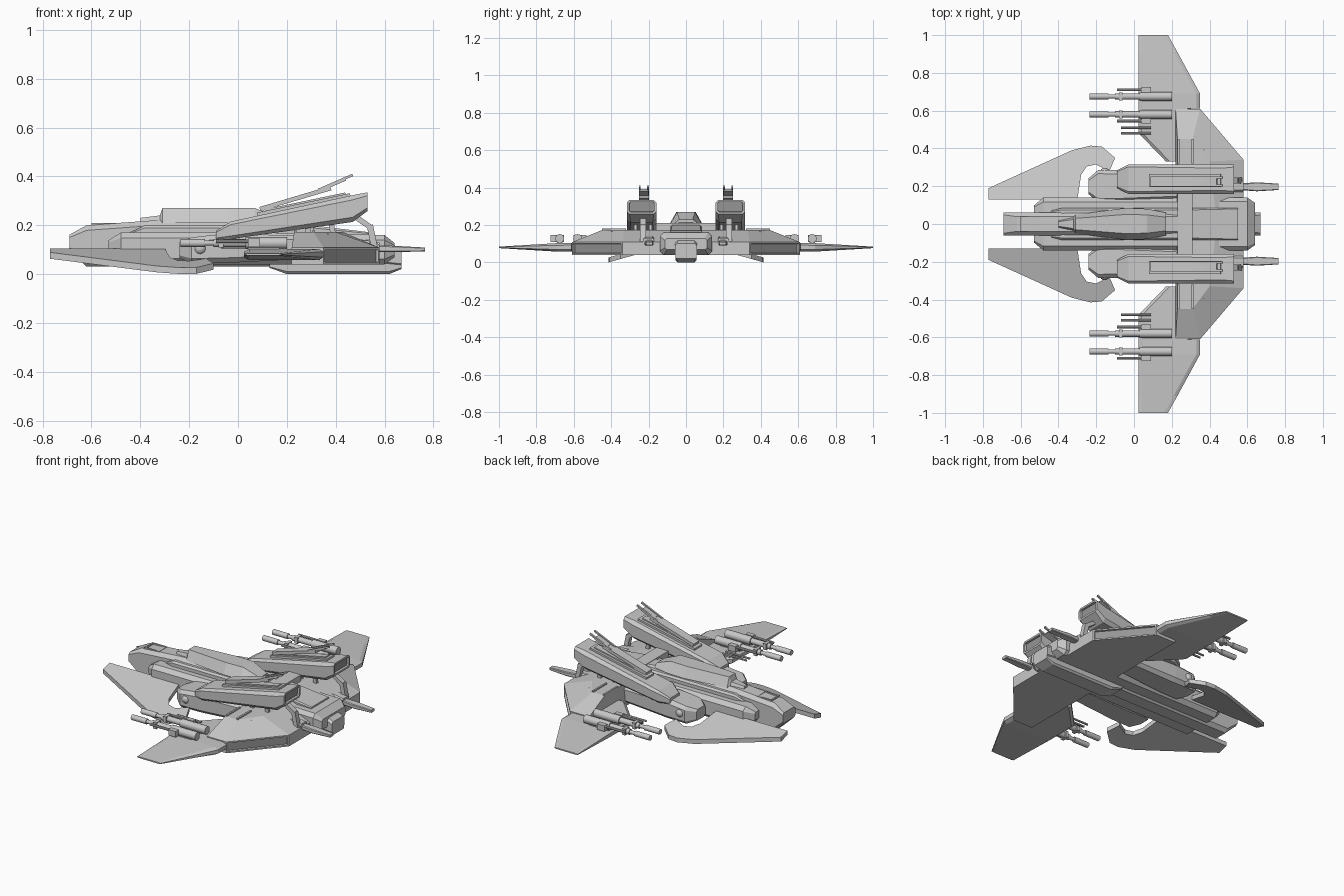
import bpy, bmesh
from math import sin, cos, pi
from mathutils import Vector

old = bpy.data.objects.get("Cube")
if old:
    bpy.data.objects.remove(old, do_unlink=True)


def material(name, value):
    mat = bpy.data.materials.new(name)
    mat.use_nodes = True
    colour = (value, value, value, 1)
    mat.diffuse_color = colour
    mat.node_tree.nodes["Principled BSDF"].inputs["Base Color"].default_value = colour
    return mat


HULL = material("hull grey", .58)
RECESS = material("recess grey", .3)


def stack(name, rings, mirror=True, recess=None, smooth=False):
    """Bridge closed rings, cap the ends, optionally sink the face looking along recess."""
    bm = bmesh.new()
    loops = [[bm.verts.new(point) for point in ring] for ring in rings]
    for lower, upper in zip(loops, loops[1:]):
        for i in range(len(lower)):
            bm.faces.new((lower[i - 1], lower[i], upper[i], upper[i - 1]))
    bm.faces.new(loops[0])
    bm.faces.new(loops[-1])
    bmesh.ops.recalc_face_normals(bm, faces=bm.faces)
    if recess:
        direction = Vector(recess).normalized()
        panel = max(bm.faces, key=lambda face: face.normal.dot(direction))
        bmesh.ops.inset_individual(bm, faces=[panel], thickness=.012, depth=0)
        bmesh.ops.inset_individual(bm, faces=[panel], thickness=.002, depth=-.012)
        panel.material_index = 1
    mesh = bpy.data.meshes.new(name)
    bm.to_mesh(mesh)
    bm.free()
    mesh.materials.append(HULL)
    mesh.materials.append(RECESS)
    if smooth:
        mesh.shade_smooth()
        mesh.set_sharp_from_angle(angle=.7)
    part = bpy.data.objects.new(name, mesh)
    bpy.context.collection.objects.link(part)
    if mirror:
        modifier = part.modifiers.new("mirror", "MIRROR")
        modifier.use_axis = (False, True, False)


def section(x, y, half, low, high):
    """Chamfered rectangle facing along x."""
    tall = (high - low) / 2
    middle = (high + low) / 2
    cut = min(half, tall) * .35
    quarter = [(half - cut, tall), (half, tall - cut)]
    right = quarter + [(a, -b) for a, b in reversed(quarter)]
    ring = right + [(-a, b) for a, b in ((p, -q) for p, q in right)]
    return [(x, y + a, middle + b) for a, b in ring]


def loft(name, deck, floor, half, y=0, rise=0, nose=(1, 1), tail=(1, 1), mirror=True, recess=None):
    """Hull under a deck line; nose and tail scale the width and height of the end sections."""
    start, rings = deck[0][0], []
    for i, (x, top) in enumerate(deck):
        wide, tall = nose if i == 0 else tail if i == len(deck) - 1 else (1, 1)
        low = floor + rise * (x - start)
        pivot = low + (top - low) * .7
        rings.append(section(x, y, half * wide, pivot + (low - pivot) * tall, pivot + (top - pivot) * tall))
    stack(name, rings, mirror, recess)


def plate(name, outline, levels, mirror=True, recess=None):
    stack(name, [[(x, y, z) for x, y in outline] for z in levels], mirror, recess)


def box(name, x, y, z, mirror=True, recess=None):
    corners = [(x[0], y[0]), (x[1], y[0]), (x[1], y[1]), (x[0], y[1])]
    plate(name, corners, z, mirror, recess)


def turned(name, y, z, profile, sides=12):
    """Round part along x from (x, radius) pairs."""
    angles = [2 * pi * i / sides for i in range(sides)]
    stack(name, [[(x, y + r * cos(a), z + r * sin(a)) for a in angles] for x, r in profile], smooth=True)


def bar(name, y, start, end, width, height):
    """Rectangular bar between two (x, z) points."""
    start, end = Vector((start[0], y, start[1])), Vector((end[0], y, end[1]))
    along = (end - start).normalized()
    up = Vector((-along.z, 0, along.x)) * height / 2
    side = Vector((0, width / 2, 0))
    stack(name, [[p + up + side, p + up - side, p - up - side, p - up + side] for p in (start, end)])


# Central spine, nose hatch and belly keel
loft("spine", [(-.69, .19), (-.62, .2), (-.34, .22), (.1, .22), (.3, .2), (.6, .14), (.67, .1)],
     floor=.03, half=.06, nose=(1, .4), mirror=False)
box("nose_hatch", x=(-.6, -.5), y=(-.04, .04), z=(.18, .21), mirror=False, recess=(0, 0, 1))
loft("belly_keel", [(.13, .06), (.2, .06), (.62, .06), (.67, .06)],
     floor=0, half=.055, nose=(1, .4), tail=(1, .5), mirror=False)

# Broad hull and shoulders around the spine
loft("side_hull", [(-.53, .16), (-.48, .17), (.1, .17), (.6, .16), (.64, .14)],
     floor=.04, half=.14, nose=(.7, .4), tail=(.8, .6), mirror=False)
loft("upper_shoulder", [(-.45, .17), (-.38, .2), (.3, .2), (.55, .17)],
     floor=.14, half=.085, nose=(.8, .6), mirror=False)
box("cross_beam", x=(.23, .31), y=(-.16, .16), z=(.13, .21), mirror=False)

# Flared canopy with a steep front edge
canopy = []
for x, flare, top in ((-.4, .02, .23), (-.32, .04, .24), (-.31, .05, .27), (-.04, .085, .27), (.07, .08, .27), (.17, .06, .23)):
    roof = flare * .6
    canopy.append([(x, -flare, .21), (x, flare, .21), (x, roof, top), (x, -roof, top)])
stack("canopy", canopy, mirror=False)

# Inner wing: flat sided slab with a sloping raised top
edge = [(.22, .08), (.22, .61), (.35, .61), (.58, .34), (.58, .08)]
crest = [(.23, .08), (.23, .45), (.31, .45), (.4, .33), (.43, .08)]
inner_wing = [[(x, y, z) for x, y in edge] for z in (.04, .108)]
inner_wing.append([(x, y, .172) for x, y in crest])
stack("inner_wing", inner_wing, recess=(.27, .23, 0))
for x in (.235, .31):
    box("wing_rail", x=(x - .005, x + .005), y=(.32, .45), z=(.15, .18))
turned("wing_pin", y=.395, z=.16, profile=[(.31, .01), (.37, .007)], sides=8)

# Outer wing: thin sections from root to tip, thinning outward
outer_wing = []
for y, front, back in ((.33, .17, .24), (.48, .025, .24), (.609, .025, .24), (.611, .025, .35),
                       (.69, .025, .35), (.91, .025, .23), (1, .025, .18)):
    thick = min(.023, .004 + .06 * (1 - y))
    upper = [(front, thick / 2), (front + .02, thick), (back - .02, thick), (back, thick / 2)]
    lower = [(x, -z) for x, z in reversed(upper)]
    outer_wing.append([(x, y, .08 + z) for x, z in upper + lower])
stack("outer_wing", outer_wing)

# Forward hooked blades drooping outward
blade = [(-.77, .13), (-.77, .19), (-.33, .39), (-.23, .415), (-.17, .41), (-.1, .35),
         (-.13, .28), (-.2, .315), (-.25, .305), (-.28, .26), (-.3, .13)]
stack("forward_blade", [[(x, y, height - .28 * y) for x, y in blade] for height in (.142, .116)])

# Lower pod with a side dome
loft("lower_pod", [(-.24, .14), (-.19, .15), (-.06, .165), (.27, .165)],
     floor=.045, half=.085, y=.2, nose=(.5, .7), tail=(.8, .8))
radius = .027
dome = [(radius * -cos(pi * i / 8) - .155, radius * sin(pi * i / 8) + .0005) for i in range(9)]
turned("pod_dome", y=.27, z=.105, profile=dome)

# Raised pod tilted up toward the tail, with its top plates
loft("raised_pod", [(-.09, .18), (-.03, .215), (.47, .323), (.53, .35)],
     floor=.135, half=.078, y=.237, rise=.14, nose=(.6, .8), tail=(1, .6), recess=(1, 0, 0))
bar("pod_top_plate", .23, start=(.08, .243), end=(.46, .322), width=.07, height=.018)
bar("pod_top_channel", .23, start=(.11, .259), end=(.44, .328), width=.04, height=.012)
bar("pod_foot", .2, start=(0, .13), end=(.03, .19), width=.06, height=.06)

# Launcher arm with twin rods
bar("launcher_arm", .225, start=(.09, .266), end=(.38, .352), width=.055, height=.018)
bar("launcher_rail", .225, start=(.36, .353), end=(.44, .387), width=.05, height=.01)
for y in (.203, .247):
    bar("launcher_rod", y, start=(.33, .345), end=(.47, .406), width=.01, height=.01)

# Pod struts and tail booms
for y in (.19, .27):
    for x in (.3, .4):
        bar("pod_strut", y, start=(x, .1), end=(x - .02, .22), width=.016, height=.022)
bar("bent_strut_upper", .23, start=(.48, .235), end=(.545, .19), width=.03, height=.022)
bar("bent_strut_lower", .23, start=(.54, .2), end=(.565, .08), width=.03, height=.026)
loft("boom_root", [(.44, .15), (.58, .13)], floor=.08, half=.03, y=.2)
loft("tail_boom", [(.55, .12), (.65, .115), (.765, .11)], floor=.09, half=.024, y=.197, nose=(.7, 1), tail=(.7, .8))

# Wing guns in pairs, each with a sight on its outer side
for y, side in ((.58, -1), (.675, 1)):
    for name, start, end, radius in (("gun_muzzle", -.235, -.135, .016), ("gun_barrel", -.14, .04, .011),
                                     ("gun_sleeve", -.1, .04, .017), ("gun_body", .03, .2, .024)):
        turned(name, y, .127, [(start, radius), (end, radius)])
    box("gun_mount", x=(.04, .17), y=(y - .014, y + .014), z=(.09, .125))
    box("gun_clamp", x=(-.08, -.06), y=(y - .022, y + .022), z=(.108, .146))
    beside = y + side * .035
    box("gun_sight", x=(.04, .09), y=(beside - .014, beside + .014), z=(.11, .145))
    turned("gun_side_tube", beside, .135, [(-.09, .007), (.05, .007)], sides=8)

# Slim probes beside the guns
for y in (.48, .51):
    turned("wing_probe", y, .11, [(-.07, .006), (.09, .006)], sides=8)
box("probe_mount", x=(.04, .07), y=(.474, .516), z=(.09, .108))
